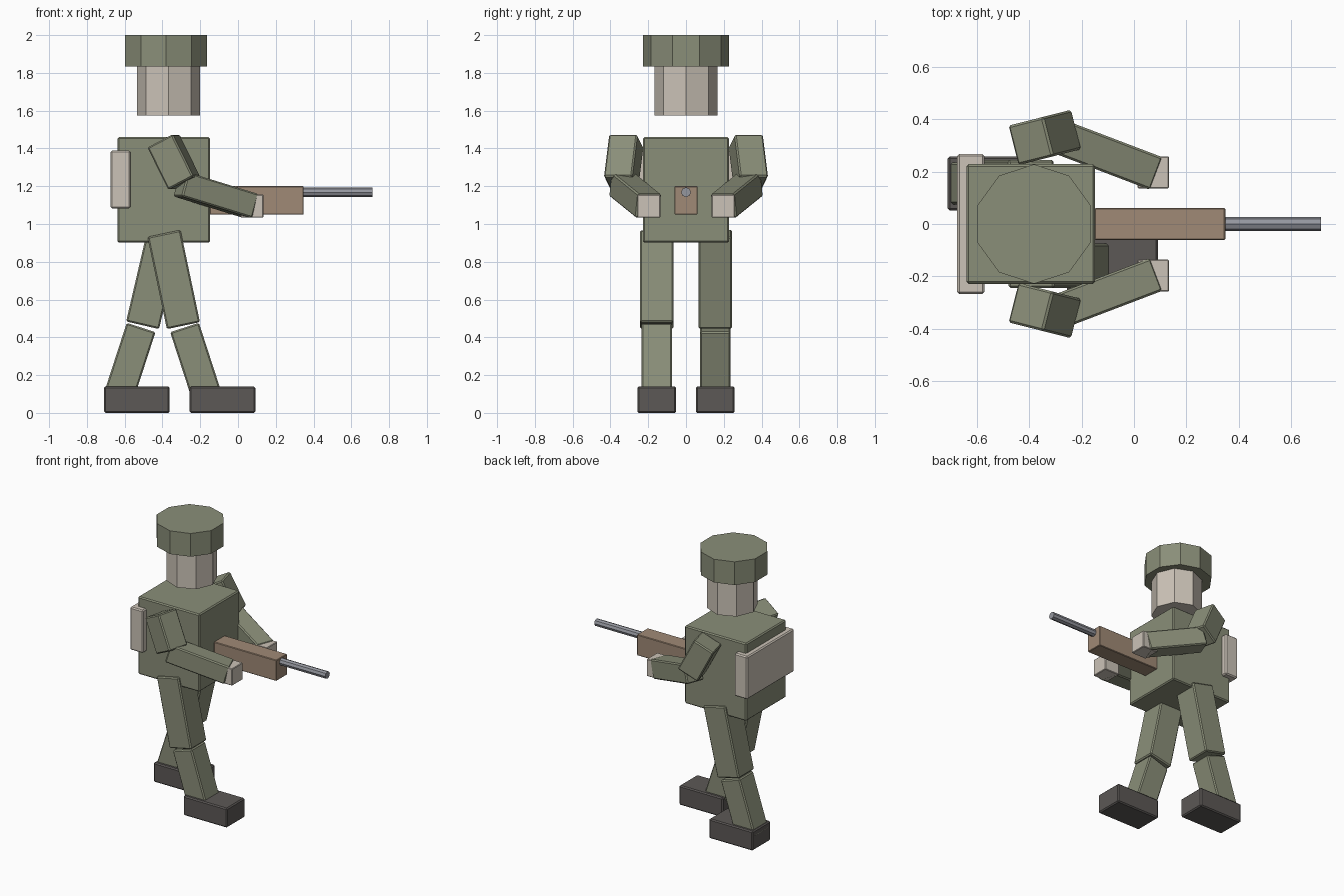
import bpy
import bmesh
import math
from mathutils import Vector, Matrix

if "Cube" in bpy.data.objects:
    bpy.data.objects.remove(bpy.data.objects["Cube"])


def material(name, rgb):
    m = bpy.data.materials.new(name)
    m.diffuse_color = (*rgb, 1.0)
    m.use_nodes = True
    m.node_tree.nodes["Principled BSDF"].inputs["Base Color"].default_value = m.diffuse_color
    return m


GREEN = material("olive cloth", (0.255, 0.272, 0.190))
CREAM = material("pale skin", (0.600, 0.545, 0.475))
WOOD = material("brown wood", (0.350, 0.253, 0.180))
DARK = material("dark leather", (0.107, 0.098, 0.093))
STEEL = material("grey metal", (0.300, 0.310, 0.345))


def finish(name, bm, mat, bevel=0.0):
    bmesh.ops.recalc_face_normals(bm, faces=bm.faces)
    mesh = bpy.data.meshes.new(name)
    bm.to_mesh(mesh)
    bm.free()
    mesh.materials.append(mat)
    ob = bpy.data.objects.new(name, mesh)
    bpy.context.collection.objects.link(ob)
    if bevel:
        mod = ob.modifiers.new("edge bevel", 'BEVEL')
        mod.width = bevel
        mod.segments = 1
    return ob


def box(name, lo, hi, mat, bevel=0.008):
    """Axis-aligned box between two corners."""
    lo, hi = Vector(lo), Vector(hi)
    bm = bmesh.new()
    bmesh.ops.create_cube(bm, size=1)
    bmesh.ops.scale(bm, vec=hi - lo, verts=bm.verts)
    bmesh.ops.translate(bm, vec=(lo + hi) / 2, verts=bm.verts)
    return finish(name, bm, mat, bevel)


def limb(name, a, b, thick, mat):
    """Square bar from joint a to joint b, one side kept level."""
    a, b = Vector(a), Vector(b)
    d = (b - a).normalized()
    w = Vector((0, 0, 1)).cross(d).normalized()
    u = d.cross(w)
    bm = bmesh.new()
    bmesh.ops.create_cube(bm, size=1)
    bmesh.ops.scale(bm, vec=(thick, thick, (b - a).length), verts=bm.verts)
    rot = Matrix((w, u, d)).transposed().to_4x4()
    bmesh.ops.transform(bm, matrix=Matrix.Translation((a + b) / 2) @ rot, verts=bm.verts)
    return finish(name, bm, mat, 0.008)


def prism(name, centre, radius, length, sides, mat, turn=0.0, along_x=False):
    """Upright (or lengthwise) prism with a vertex at the given turn angle."""
    bm = bmesh.new()
    bmesh.ops.create_cone(bm, cap_ends=True, segments=sides,
                          radius1=radius, radius2=radius, depth=length)
    # put one vertex exactly at the turn angle
    bm.verts.ensure_lookup_table()
    v = bm.verts[0].co
    m = Matrix.Rotation(turn - math.atan2(v.y, v.x), 4, 'Z')
    if along_x:
        m = Matrix.Rotation(math.pi / 2, 4, 'Y') @ m
    bmesh.ops.transform(bm, matrix=Matrix.Translation(centre) @ m, verts=bm.verts)
    return finish(name, bm, mat)


# Head and helmet
prism("head", (-0.368, 0, 1.7035), 0.168, 0.259, 8, CREAM)
prism("helmet", (-0.381, 0, 1.9165), 0.2275, 0.167, 10, GREEN, math.pi / 2)

# Body and pack
box("torso", (-0.638, -0.228, 0.902), (-0.148, 0.228, 1.46), GREEN)
box("backpack", (-0.674, -0.267, 1.082), (-0.57, 0.267, 1.39), CREAM)

# Rifle
box("rifle_stock", (-0.15, -0.061, 1.05), (0.348, 0.061, 1.2), WOOD, 0.004)
prism("rifle_barrel", (0.525, 0, 1.168), 0.026, 0.374, 8, STEEL, 0, True)

# Arms and hands, mirrored on y
for side, s in (("right", -1), ("left", 1)):
    limb(side + "_upper_arm", (-0.395, s * 0.316, 1.44), (-0.285, s * 0.344, 1.216), 0.155, GREEN)
    limb(side + "_forearm", (-0.303, s * 0.34, 1.21), (0.07, s * 0.198, 1.095), 0.133, GREEN)
    box(side + "_hand", (0.014, s * 0.197 - 0.061, 1.034), (0.134, s * 0.197 + 0.061, 1.156),
        CREAM, 0.004)

# Striding legs: right forward, left back
strides = (
    ("right", -0.155, (-0.289, 0.462), (-0.283, 0.452), (-0.159, 0.07), -0.256),
    ("left", 0.155, (-0.505, 0.464), (-0.513, 0.452), (-0.637, 0.07), -0.71),
)
for side, y, knee, shin, ankle, heel in strides:
    limb(side + "_thigh", (-0.392, y, 0.95), (knee[0], y, knee[1]), 0.179, GREEN)
    limb(side + "_shin", (shin[0], y, shin[1]), (ankle[0], y, ankle[1]), 0.16, GREEN)
    box(side + "_boot", (heel, y - 0.103, 0), (heel + 0.348, y + 0.103, 0.14), DARK)
